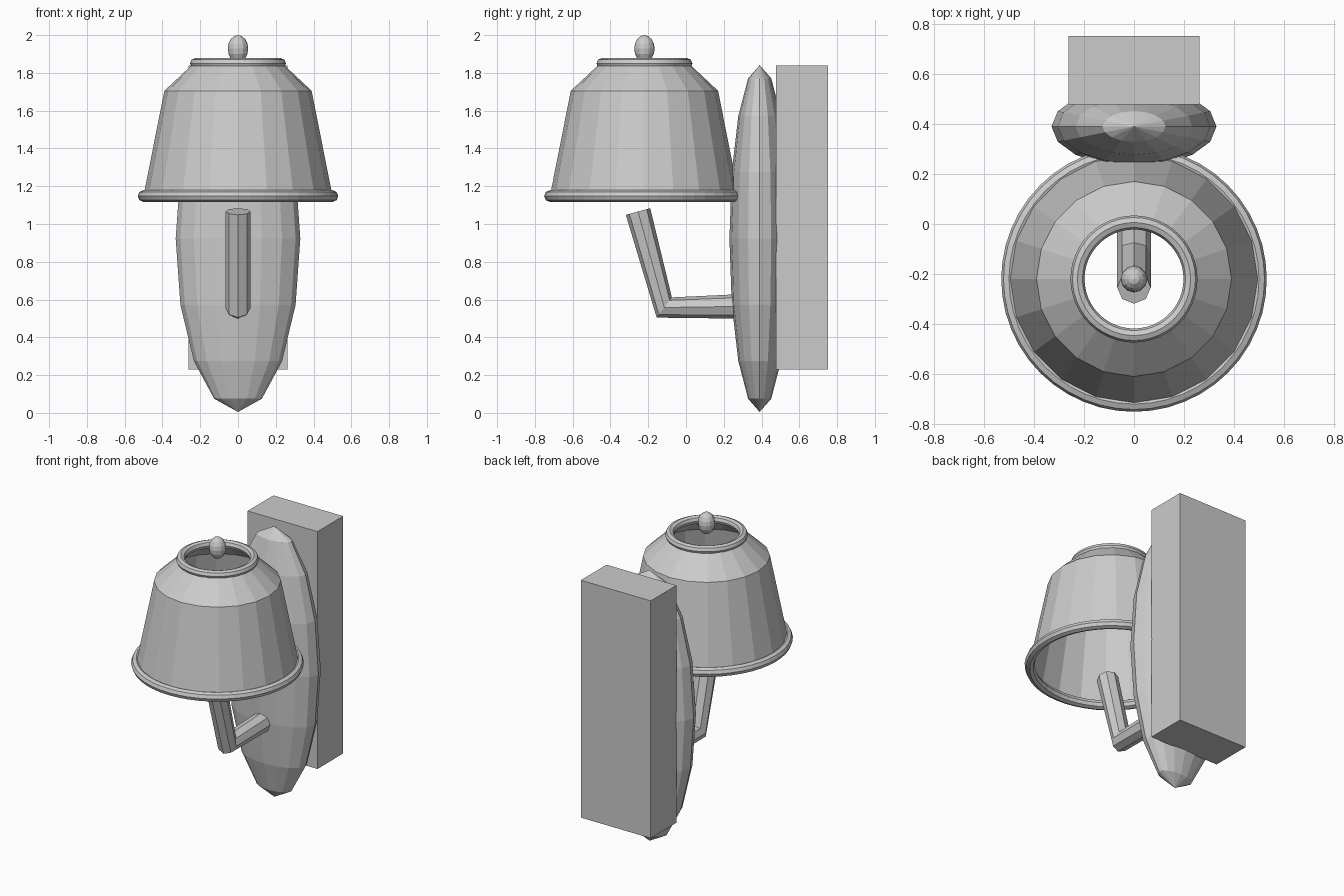
import bpy, bmesh, math

if "Cube" in bpy.data.objects:
    bpy.data.objects.remove(bpy.data.objects["Cube"])

SHADE_Y = -0.22


def ellipsoid(name, loc, scale, segments, rings):
    bpy.ops.mesh.primitive_uv_sphere_add(segments=segments, ring_count=rings, radius=1, location=loc)
    ob = bpy.context.object
    ob.name = name
    ob.scale = scale
    return ob


def ring(name, z, major, minor):
    bpy.ops.mesh.primitive_torus_add(location=(0, SHADE_Y, z), major_radius=major, minor_radius=minor,
                                     major_segments=48, minor_segments=8)
    bpy.context.object.name = name


def lathe(name, profile, loc, sides):
    bm = bmesh.new()
    loops = []
    for r, z in profile:
        loops.append([bm.verts.new((r * math.cos(2 * math.pi * i / sides),
                                    r * math.sin(2 * math.pi * i / sides), z)) for i in range(sides)])
    for a, b in zip(loops, loops[1:]):
        for i in range(sides):
            j = (i + 1) % sides
            bm.faces.new((a[i], a[j], b[j], b[i]))
    mesh = bpy.data.meshes.new(name)
    bm.to_mesh(mesh)
    bm.free()
    ob = bpy.data.objects.new(name, mesh)
    ob.location = loc
    bpy.context.collection.objects.link(ob)


# Wall block
bpy.ops.mesh.primitive_cube_add(size=1, location=(0, 0.615, 1.035))
block = bpy.context.object
block.name = "wall_block"
block.scale = (0.524, 0.275, 1.61)

# Flattened oval back plate and finial
ellipsoid("back_plate", (0, 0.39, 0.923), (0.33, 0.16, 0.918), 16, 8)
ellipsoid("finial", (0, SHADE_Y, 1.928), (0.054, 0.054, 0.072), 12, 8)

# Open lamp shade with rolled rims
lathe("lamp_shade", [(0.5, 1.15), (0.39, 1.705), (0.235, 1.85)], (0, SHADE_Y, 0), 20)
ring("shade_bottom_rim", 1.148, 0.5, 0.031)
ring("shade_top_rim", 1.85, 0.226, 0.028)

# Bent octagonal arm
curve = bpy.data.curves.new("arm", 'CURVE')
curve.dimensions = '3D'
curve.bevel_depth = 0.067
curve.bevel_resolution = 2
curve.use_fill_caps = True
spline = curve.splines.new('POLY')
path = [(0.36, 0.565), (-0.115, 0.558), (-0.254, 1.066)]
spline.points.add(len(path) - 1)
for p, (y, z) in zip(spline.points, path):
    p.co = (0, y, z, 1)
spline.use_smooth = False
arm = bpy.data.objects.new("arm", curve)
bpy.context.collection.objects.link(arm)
